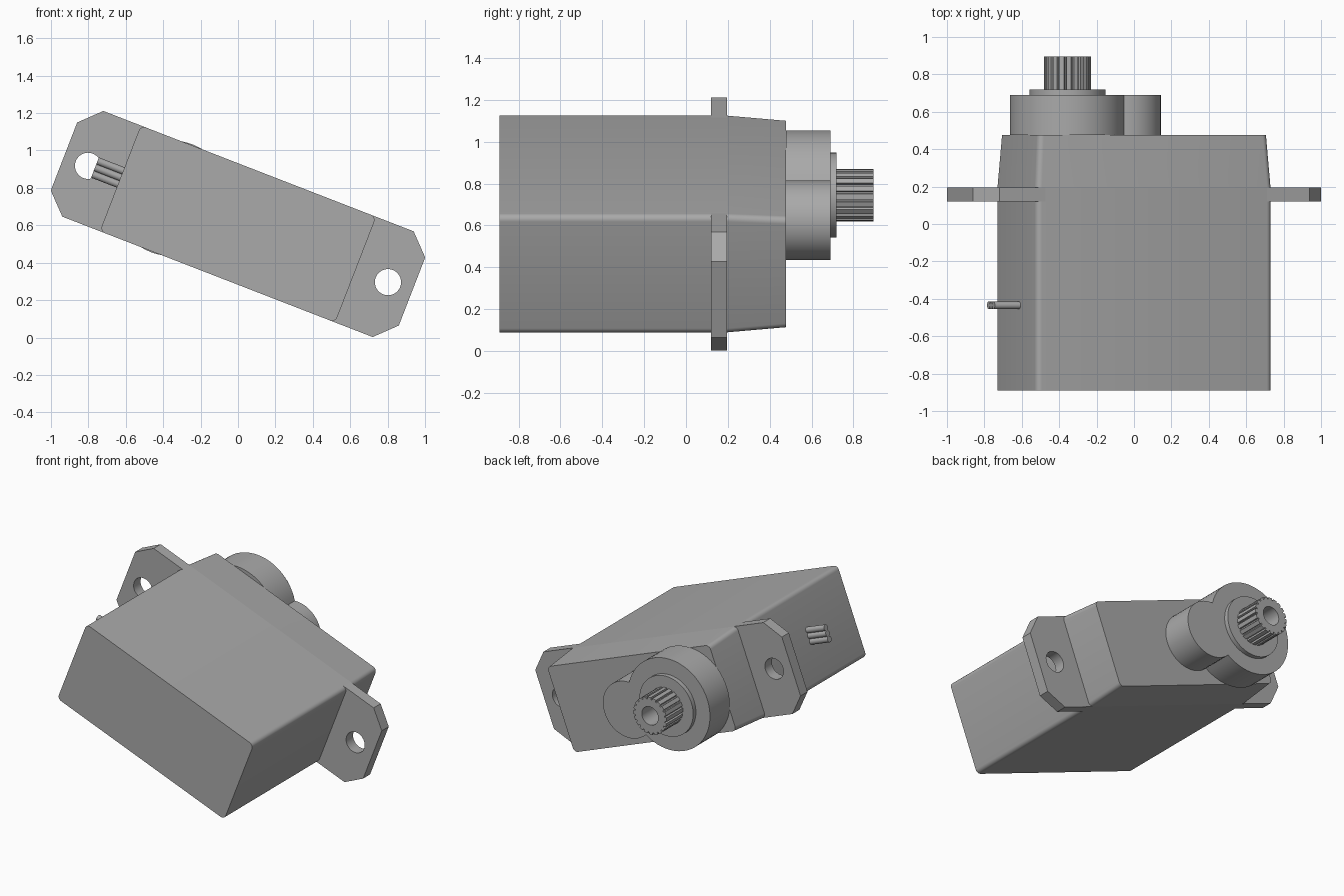
import bpy, bmesh
from math import sin, cos, pi, radians, acos
from mathutils import Matrix

if "Cube" in bpy.data.objects:
    bpy.data.objects.remove(bpy.data.objects["Cube"])

TILT = Matrix.Translation((0, 0, 0.607)) @ Matrix.Rotation(radians(21.2), 4, 'Y')

grey = bpy.data.materials.new("plain grey")
grey.use_nodes = True
grey.diffuse_color = (0.4, 0.4, 0.4, 1)
grey.node_tree.nodes["Principled BSDF"].inputs["Base Color"].default_value = (0.4, 0.4, 0.4, 1)


def arc(cx, cz, r, start, end, steps):
    """Points along an arc in the profile plane."""
    angles = [start + (end - start) * i / steps for i in range(steps + 1)]
    return [(cx + r * cos(a), cz + r * sin(a)) for a in angles]


def circle(cx, cz, r, steps=48):
    return arc(cx, cz, r, 0, 2 * pi, steps)[:-1]


def rounded_box(hx, hz, r):
    points = []
    for i, (sx, sz) in enumerate([(1, 1), (-1, 1), (-1, -1), (1, -1)]):
        points += arc(sx * (hx - r), sz * (hz - r), r, i * pi / 2, (i + 1) * pi / 2, 6)
    return points


def prism(name, loops, y0, y1, end_loops=None):
    """Extrude an outline (first loop) with holes (other loops) along y."""
    bm = bmesh.new()
    caps = [[], []]
    for near, far in zip(loops, end_loops or loops):
        rings = []
        for cap, pts, y in zip(caps, (near, far), (y0, y1)):
            ring = [bm.verts.new((x, y, z)) for x, z in pts]
            cap += [bm.edges.new((ring[i - 1], ring[i])) for i in range(len(ring))]
            rings.append(ring)
        a, b = rings
        for i in range(len(a)):
            bm.faces.new((a[i - 1], a[i], b[i], b[i - 1]))
    for cap in caps:
        bmesh.ops.triangle_fill(bm, edges=cap, use_beauty=True)
    bmesh.ops.recalc_face_normals(bm, faces=bm.faces)
    mesh = bpy.data.meshes.new(name)
    bm.to_mesh(mesh)
    bm.free()
    mesh.materials.append(grey)
    obj = bpy.data.objects.new(name, mesh)
    bpy.context.collection.objects.link(obj)
    obj.matrix_world = TILT
    bpy.ops.object.select_all(action='DESELECT')
    obj.select_set(True)
    bpy.context.view_layer.objects.active = obj
    bpy.ops.object.shade_smooth_by_angle(angle=radians(30))
    return obj


# Case: bottom cover, middle section and tapered lid
HX, HZ, ROUND = 0.675, 0.303, 0.03
case = rounded_box(HX, HZ, ROUND)
lid_top = rounded_box(HX - 0.019, HZ - 0.019, ROUND)
prism("bottom_cover", [case], -0.89, -0.41)
prism("middle_case", [case], -0.41, 0.195)
prism("tapered_lid", [case], 0.195, 0.477, [lid_top])

# Mounting ears with chamfered corners and screw holes
for side, name in ((1, "left_mounting_ear"), (-1, "right_mounting_ear")):
    half = [(HX - 0.05, HZ), (0.89, HZ), (0.998, 0.195)]
    outline = half + [(x, -z) for x, z in reversed(half)]
    loops = [outline, circle(0.86, 0, 0.07)]
    prism(name, [[(side * x, z) for x, z in loop] for loop in loops], 0.12, 0.195)

# Gear housing: outline of two merged circles
BIG_X, BIG_R, SMALL_X, SMALL_R = -0.381, 0.309, -0.05, 0.19
d = SMALL_X - BIG_X
a = acos((BIG_R**2 + d**2 - SMALL_R**2) / (2 * d * BIG_R))
b = pi - acos((SMALL_R**2 + d**2 - BIG_R**2) / (2 * d * SMALL_R))
housing = arc(BIG_X, 0, BIG_R, a, 2 * pi - a, 48) + arc(SMALL_X, 0, SMALL_R, -b, b, 32)[1:-1]
prism("gear_housing", [housing], 0.477, 0.69)

# Collar and splined output shaft with a bore
prism("shaft_collar", [circle(BIG_X, 0, 0.203)], 0.69, 0.72)
TEETH = 20
spline = []
for i in range(TEETH):
    for offset, r in ((-0.32, 0.126), (0.32, 0.126), (0.4, 0.112), (0.6, 0.112)):
        t = 2 * pi * (i + offset) / TEETH
        spline.append((BIG_X + r * cos(t), r * sin(t)))
prism("output_shaft", [spline, circle(BIG_X, 0, 0.062, 32)], 0.72, 0.895)

# Three cable stubs leaving the end of the bottom cover
for i in (-1, 0, 1):
    bpy.ops.mesh.primitive_cylinder_add(vertices=24, radius=0.02, depth=0.17)
    wire = bpy.context.object
    wire.name = "cable_%d" % (i + 2)
    wire.data.materials.append(grey)
    wire.matrix_world = (TILT @ Matrix.Translation((-0.737, -0.435, 0.005 + i * 0.038))
                         @ Matrix.Rotation(pi / 2, 4, 'Y'))
    bpy.ops.object.shade_smooth_by_angle(angle=radians(30))
